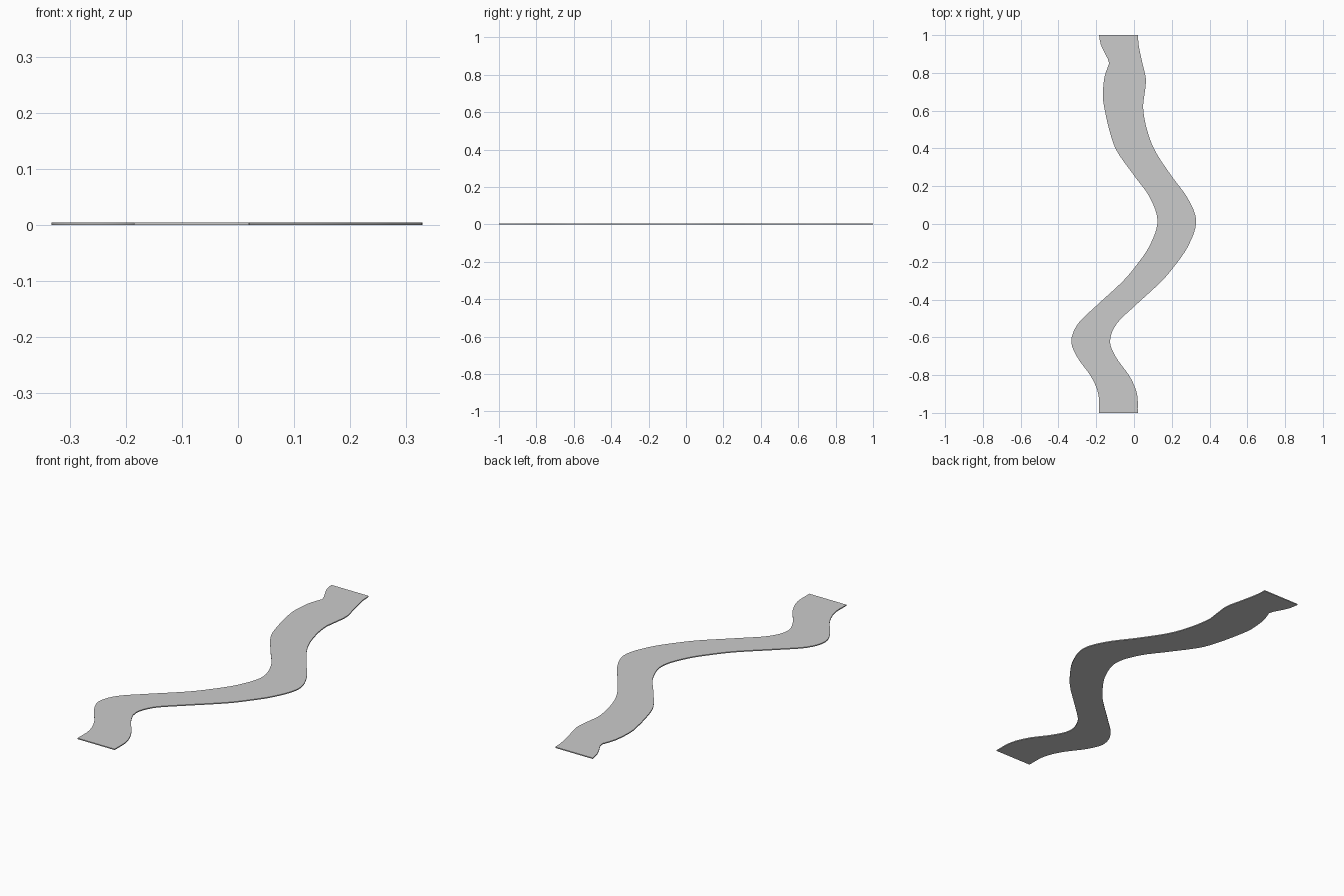
import bpy, bmesh

if "Cube" in bpy.data.objects:
    bpy.data.objects.remove(bpy.data.objects["Cube"])

THICK = 0.005
ROWS = 80

# Edge outlines as (y, x), from the front end to the back end
bend = [(-1, -.185), (-.9, -.189), (-.81, -.226), (-.706, -.3), (-.622, -.332), (-.53, -.298),
        (-.437, -.204), (-.31, -.066), (-.24, -.004), (-.12, .08), (.013, .124)]
left_edge = bend + [(.14, .084), (.257, 0), (.39, -.093), (.495, -.13), (.63, -.16), (.685, -.165),
                    (.78, -.156), (.82, -.143), (.855, -.132), (.907, -.156), (.95, -.176), (1, -.185)]
right_edge = [(y, x + .205) for y, x in bend] + [
    (.13, .288), (.262, .193), (.394, .108), (.51, .066), (.617, .048), (.675, .054),
    (.765, .063), (.85, .045), (.945, .025), (1, .021)]


def edge_x(pts, y):
    """Smooth interpolation of x along an edge."""
    def slope(i):
        a, b = pts[max(i - 1, 0)], pts[min(i + 1, len(pts) - 1)]
        return (b[1] - a[1]) / (b[0] - a[0])
    i = max(k for k in range(len(pts) - 1) if pts[k][0] <= y or k == 0)
    h = pts[i + 1][0] - pts[i][0]
    t = (y - pts[i][0]) / h
    return ((2*t**3 - 3*t**2 + 1) * pts[i][1] + (t**3 - 2*t**2 + t) * h * slope(i)
            + (3*t**2 - 2*t**3) * pts[i + 1][1] + (t**3 - t**2) * h * slope(i + 1))


# Winding flat path: a strip of quads extruded to a thin slab
bm = bmesh.new()
rows = []
for r in range(ROWS + 1):
    y = -1 + 2 * r / ROWS
    rows.append([bm.verts.new((edge_x(e, y), y, 0)) for e in (left_edge, right_edge)])
for (a, b), (d, c) in zip(rows, rows[1:]):
    bm.faces.new((a, b, c, d))
top = bmesh.ops.extrude_face_region(bm, geom=bm.faces[:])["geom"]
bmesh.ops.translate(bm, vec=(0, 0, THICK),
                    verts=[v for v in top if isinstance(v, bmesh.types.BMVert)])
bmesh.ops.recalc_face_normals(bm, faces=bm.faces[:])
mesh = bpy.data.meshes.new("winding_path")
bm.to_mesh(mesh)
bm.free()
path = bpy.data.objects.new("winding_path", mesh)
bpy.context.collection.objects.link(path)

# Smooth side walls, crisp top and bottom rims
bpy.context.view_layer.objects.active = path
path.select_set(True)
bpy.ops.object.shade_smooth_by_angle()
